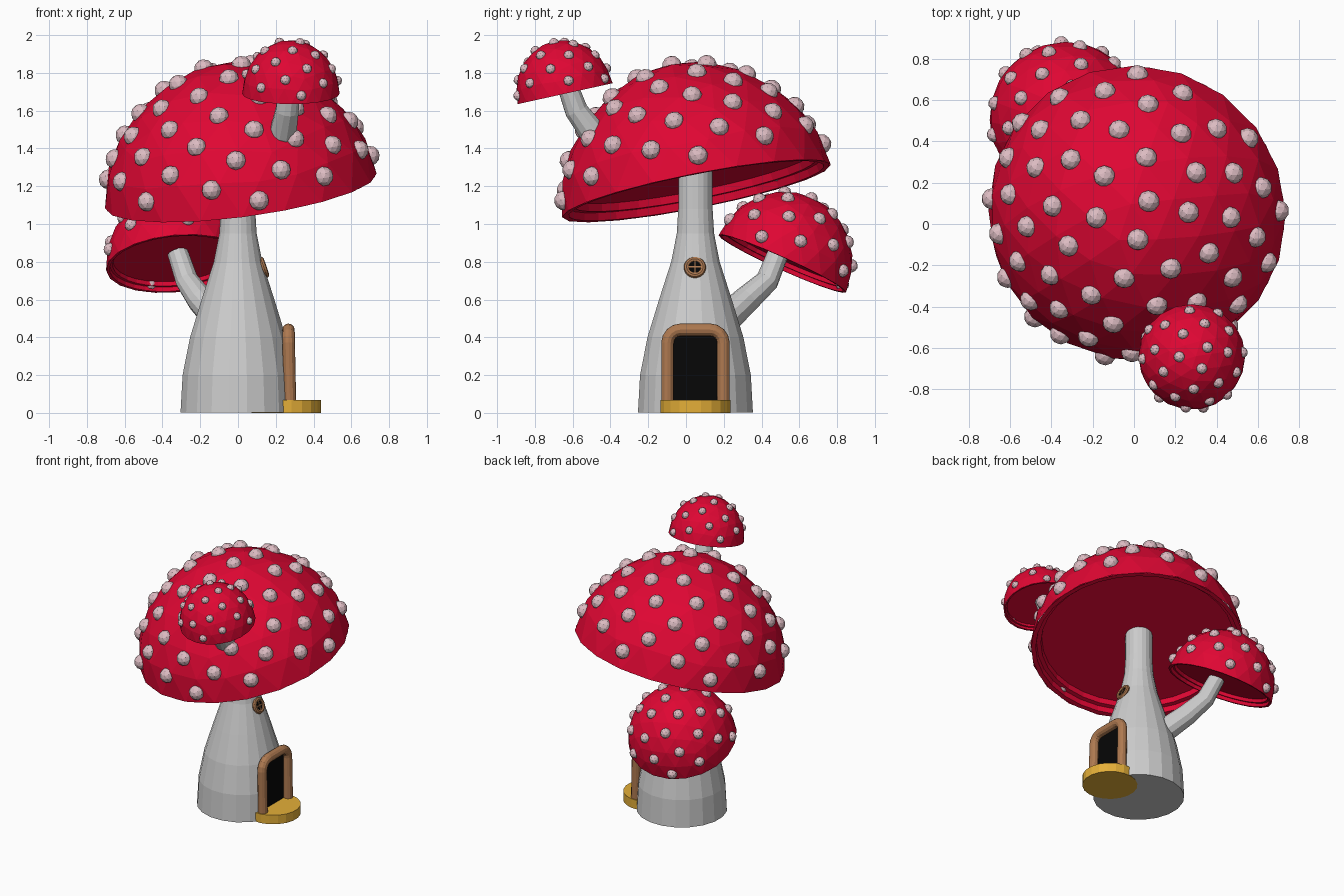
import bpy, bmesh, math
from mathutils import Vector, Matrix

if "Cube" in bpy.data.objects:
    bpy.data.objects.remove(bpy.data.objects["Cube"])


def material(name, rgb):
    m = bpy.data.materials.new(name)
    m.diffuse_color = (*rgb, 1)
    m.use_nodes = True
    m.node_tree.nodes["Principled BSDF"].inputs["Base Color"].default_value = m.diffuse_color
    return m


RED = material("cap_red", (0.74, 0.002, 0.033))
PINK = material("spot_pink", (0.72, 0.50, 0.54))
WOOD = material("wood_brown", (0.42, 0.19, 0.08))
GOLD = material("step_gold", (0.78, 0.43, 0.04))
DARK = material("opening_dark", (0.002, 0.002, 0.002))


def make_object(name, bm, mat=None, matrix=None):
    me = bpy.data.meshes.new(name)
    bm.to_mesh(me)
    bm.free()
    ob = bpy.data.objects.new(name, me)
    bpy.context.collection.objects.link(ob)
    if mat:
        me.materials.append(mat)
    if matrix:
        ob.matrix_world = matrix
    return ob


def box(name, low, high, mat=None):
    low, high = Vector(low), Vector(high)
    bm = bmesh.new()
    bmesh.ops.create_cube(bm, size=1, matrix=Matrix.Translation((low + high) / 2)
                          @ Matrix.Diagonal((*(high - low), 1)))
    return make_object(name, bm, mat)


def lathe(bm, profile, sides):
    """Revolve (radius, z) points around z; zero radius closes the end."""
    rings = []
    for r, z in profile:
        if r == 0:
            rings.append([bm.verts.new((0, 0, z))] * sides)
        else:
            rings.append([bm.verts.new((r * math.cos(a), r * math.sin(a), z))
                          for a in ((i + 0.5) * math.tau / sides for i in range(sides))])
    for low, high in zip(rings, rings[1:]):
        for i in range(sides):
            j = (i + 1) % sides
            quad = list(dict.fromkeys((low[i], low[j], high[j], high[i])))
            bm.faces.new(quad)


def tube(name, points, radii, mat=None, resolution=4):
    """Sweep a round section along a path and turn it into a mesh."""
    cu = bpy.data.curves.new(name, 'CURVE')
    cu.dimensions = '3D'
    cu.bevel_depth = 1
    cu.bevel_resolution = resolution
    cu.use_fill_caps = True
    sp = cu.splines.new('POLY')
    sp.points.add(len(points) - 1)
    for p, co, r in zip(sp.points, points, radii):
        p.co = (*co, 1)
        p.radius = r
    sp.use_smooth = False
    ob = bpy.data.objects.new(name, cu)
    bpy.context.collection.objects.link(ob)
    if mat:
        cu.materials.append(mat)
    bpy.ops.object.select_all(action='DESELECT')
    ob.select_set(True)
    bpy.context.view_layer.objects.active = ob
    bpy.ops.object.convert(target='MESH')
    return ob


def shoulder(p, flatten):
    """Pull the dome in a little half way up."""
    return p * (1 - flatten * 4 * p.z ** 2 * (1 - min(p.z, 1) ** 2))


def mushroom_cap(name, center, normal, radius, height, spots, spot_radius, flatten=0):
    turn = Vector((0, 0, 1)).rotation_difference(Vector(normal).normalized())
    frame = Matrix.Translation(center) @ turn.to_matrix().to_4x4()
    scale = Matrix.Diagonal((radius, radius, height, 1))
    # faceted dome
    bm = bmesh.new()
    bmesh.ops.create_icosphere(bm, subdivisions=3, radius=1)
    bmesh.ops.bisect_plane(bm, geom=bm.verts[:] + bm.edges[:] + bm.faces[:],
                           plane_co=(0, 0, 0), plane_no=(0, 0, 1), clear_inner=True)
    for v in bm.verts:
        v.co = shoulder(v.co, flatten)
    # stepped lip and recessed flat underside
    lathe(bm, [(0, .12), (.89, .12), (.90, .06), (.94, .06), (.95, 0), (.992, 0)], 32)
    bmesh.ops.transform(bm, verts=bm.verts, matrix=scale)
    make_object(name, bm, RED, frame)
    # spots spread in a golden-angle spiral
    bm = bmesh.new()
    for i in range(spots):
        z = 1 - (i + 0.5) / spots * 0.90
        a = i * math.pi * (3 - math.sqrt(5))
        r = math.sqrt(1 - z * z)
        pos = scale @ shoulder(Vector((r * math.cos(a), r * math.sin(a), z)), flatten) * 0.98
        bmesh.ops.create_icosphere(bm, subdivisions=2, radius=spot_radius,
                                   matrix=Matrix.Translation(pos))
    make_object(name + "_spots", bm, PINK, frame)


# main stem with a cut doorway
bm = bmesh.new()
lathe(bm, [(0, .002), (.308, .002), (.297, .2), (.257, .4), (.195, .6), (.13, .8),
           (.10, .95), (.092, 1.08), (.092, 1.29), (0, 1.29)], 20)
bmesh.ops.recalc_face_normals(bm, faces=bm.faces)
stem = make_object("stem", bm, None, Matrix.Translation((0, .05, 0)))
cutter = box("doorway_cutter", (.245, -.085, .03), (.45, .185, .43))
cutter.hide_render = True
cut = stem.modifiers.new("doorway", 'BOOLEAN')
cut.operation = 'DIFFERENCE'
cut.object = cutter
bpy.context.view_layer.objects.active = stem
bpy.ops.object.modifier_apply(modifier=cut.name)
bpy.data.objects.remove(cutter)

# caps
mushroom_cap("main_cap", (.015, .055, 1.175), (-.13, -.197, 1), .725, .69, 58, .053, .03)
mushroom_cap("side_cap", (-.33, .51, .79), (-.10, .45, 1), .37, .385, 28, .036)
mushroom_cap("small_cap", (.28, -.64, 1.69), (0, -.22, 1), .258, .285, 25, .027)

# branch stalks
tube("side_stalk", [(-.08, .18, .47), (-.20, .32, .60), (-.27, .43, .70), (-.32, .49, .85)],
     [.082, .072, .062, .056])
tube("small_stalk", [(.20, -.38, 1.39), (.24, -.50, 1.49), (.26, -.58, 1.60), (.275, -.63, 1.74)],
     [.082, .072, .063, .056])

# door frame: two posts joined over rounded corners
half = [(.05 + .078 + .07 * math.sin(a), .37 + .07 * math.cos(a))
        for a in (k * math.pi / 8 for k in range(5))] + [(.198, .03)]
outline = [(.10 - y, z) for y, z in reversed(half)] + half
tube("door_frame", [(.276 - .02 * z, y, z) for y, z in outline], [.033] * len(outline), WOOD)

# dark door panel
box("door_panel", (.242, -.085, .03), (.258, .185, .43), DARK)

# round doorstep
bm = bmesh.new()
lathe(bm, [(0, 0), (.187, 0), (.187, .067), (0, .067)], 20)
make_object("doorstep", bm, GOLD, Matrix.Translation((.255, .05, 0)))

# round window, leaning with the stem
window = Matrix.Translation((.137, .047, .77)) @ Matrix.Rotation(math.radians(71), 4, 'Y')
bm = bmesh.new()
lathe(bm, [(.044 + .015 * math.cos(a), .015 * math.sin(a))
           for a in (k * math.tau / 8 for k in range(9))], 20)
bmesh.ops.remove_doubles(bm, verts=bm.verts, dist=1e-5)
make_object("window_frame", bm, WOOD, window)
bm = bmesh.new()
lathe(bm, [(0, -.02), (.044, -.02), (.044, .006), (0, .006)], 20)
make_object("window_glass", bm, DARK, window)
bm = bmesh.new()
for size in ((.08, .006, .012, 1), (.006, .08, .012, 1)):
    bmesh.ops.create_cube(bm, size=1, matrix=Matrix.Translation((0, 0, .005)) @ Matrix.Diagonal(size))
make_object("window_bars", bm, WOOD, window)
